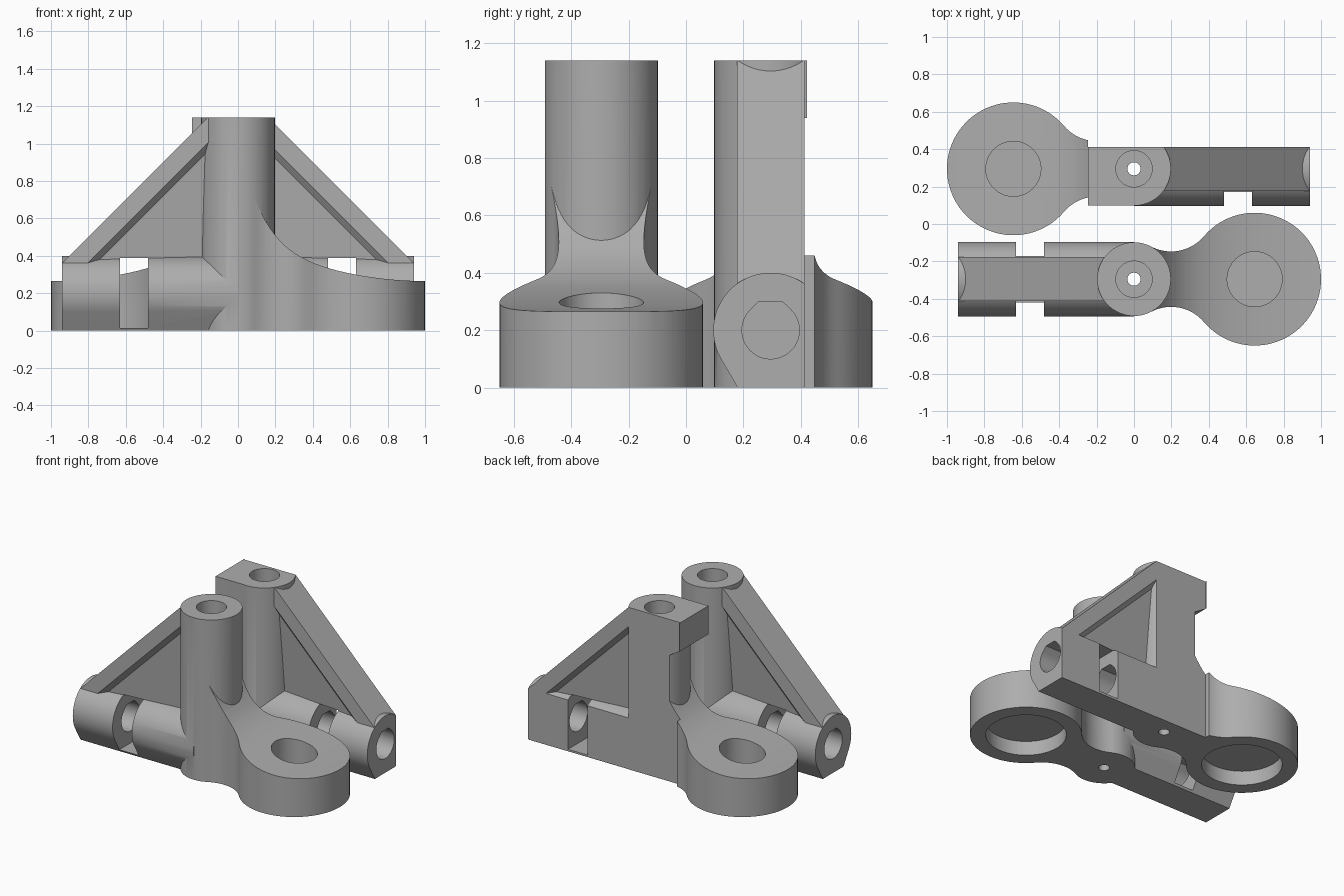
import bpy, bmesh, math
from math import pi, cos, sin, sqrt

old = bpy.data.objects.get("Cube")
if old:
    bpy.data.objects.remove(old, do_unlink=True)

grey = bpy.data.materials.new("plain_grey")
grey.use_nodes = True
grey.diffuse_color = (0.42, 0.42, 0.42, 1)
grey.node_tree.nodes["Principled BSDF"].inputs["Base Color"].default_value = (0.42, 0.42, 0.42, 1)

TOP = 1.14        # shaft height
OFFSET = 0.295    # each bracket sits this far from the centre line
SHAFT_R, DISC_R, DISC_X, FILLET = 0.197, 0.355, 0.645, 0.23
HALF = 0.117      # half width of the flat rib
AXIS = 0.2        # height of the arm's bolt axis


def prism(name, pts, lo, hi, place):
    """Sweep a 2D outline from lo to hi; place(a, b, c) gives x, y, z."""
    bm = bmesh.new()
    ends = [[bm.verts.new(place(a, b, c)) for a, b in pts] for c in (lo, hi)]
    for ring in ends:
        bm.faces.new(ring)
    n = len(pts)
    for i in range(n):
        j = (i + 1) % n
        bm.faces.new((ends[0][i], ends[0][j], ends[1][j], ends[1][i]))
    bmesh.ops.recalc_face_normals(bm, faces=bm.faces)
    mesh = bpy.data.meshes.new(name)
    bm.to_mesh(mesh)
    bm.free()
    mesh.materials.append(grey)
    ob = bpy.data.objects.new(name, mesh)
    bpy.context.collection.objects.link(ob)
    return ob


def along_z(a, b, c): return (a, b, c)
def along_y(a, b, c): return (a, c, b)
def along_x(a, b, c): return (c, a, b)
def diagonal(a, b, c): return ((a + c) / 2, b, (a - c) / 2)


def arc(cx, cy, r, start, end, n):
    return [(cx + r * cos(start + (end - start) * i / n),
             cy + r * sin(start + (end - start) * i / n)) for i in range(n + 1)]


def cylinder(name, x, r, lo, hi):
    return prism(name, arc(x, 0, r, 0, 2 * pi, 72)[:-1], lo, hi, along_z)


def box(name, x0, x1, y0, y1, z0, z1):
    return prism(name, [(x0, y0), (x1, y0), (x1, y1), (x0, y1)], z0, z1, along_z)


def combine(target, other, operation):
    mod = target.modifiers.new("bool", 'BOOLEAN')
    mod.operation, mod.solver, mod.object = operation, 'EXACT', other
    deps = bpy.context.evaluated_depsgraph_get()
    mesh = bpy.data.meshes.new_from_object(target.evaluated_get(deps))
    target.modifiers.clear()
    target.data = mesh
    bpy.data.objects.remove(other, do_unlink=True)


def make_foot():
    """Round foot with a filleted neck and a flared top."""
    a, b = SHAFT_R + FILLET, DISC_R + FILLET
    fx = (a * a - b * b + DISC_X ** 2) / (2 * DISC_X)
    fy = sqrt(a * a - fx * fx)
    to_shaft = math.atan2(-fy, -fx)
    to_disc = math.atan2(-fy, DISC_X - fx)
    upper = arc(fx, fy, FILLET, to_shaft, to_disc, 16)
    rim = to_disc + pi
    disc = arc(DISC_X, 0, DISC_R, rim, -rim, 64)[1:-1]
    lower = [(x, -y) for x, y in reversed(upper)]
    foot = prism("foot", upper + disc + lower, 0, TOP, along_z)
    flare = [(i / 40, 0.265 + 0.25 * (1 - i / 40) ** 2 + 0.5 * (1 - i / 40) ** 8)
             for i in range(42)]
    flare += [(1.025, -0.1), (0, -0.1)]
    combine(foot, prism("flare", flare, -1, 1, along_y), 'INTERSECT')
    return foot


def make_arm():
    """Horizontal bolt arm: round above, tapering to a flat base."""
    section = arc(0, AXIS, 0.2, -pi / 6, 7 * pi / 6, 48) + [(-0.115, 0), (0.115, 0)]
    return prism("arm", section, -0.94, 0, along_x)


def make_rib():
    """Diagonal rib: wide flange with a thinner tapered web below it."""
    side = [(1.30, HALF + 0.001), (1.165, HALF + 0.001), (1.12, 0.088), (0.2, 0.02)]
    section = side + [(s, -w) for s, w in reversed(side)]
    rib = prism("rib", section, -2, 2, diagonal)
    combine(rib, box("rib_limit", 0, 0.94, -1, 1, AXIS, TOP), 'INTERSECT')
    for v in rib.data.vertices:
        v.co.x *= -1
    rib.data.flip_normals()
    return rib


def make_bracket(name, flat_side):
    body = cylinder(name, 0, SHAFT_R, 0, TOP)
    for piece in (make_foot(), make_arm(), make_rib()):
        combine(body, piece, 'UNION')

    # top block and flat side, on one bracket only
    if flat_side:
        block = [(0, TOP), (0.245, TOP), (0.245, 0.94), (0, 0.79)]
        combine(body, prism("block", block, -HALF - 0.01, 0.195, along_y), 'UNION')
        combine(body, box("flat_cut", -1.1, 0.245, -1, -HALF, -0.1, 1.3), 'DIFFERENCE')

    # shaft bore, foot pockets, nut slot and bolt hole
    bolt = arc(0, AXIS, 0.1, 3 * pi / 4, 9 * pi / 4, 36) + [(0.041, 0.3), (-0.041, 0.3)]
    cutters = [
        cylinder("bore", 0, 0.097, 0.15, 1.3),
        cylinder("pin_hole", 0, 0.035, -0.1, 0.3),
        cylinder("upper_pocket", DISC_X, 0.147, 0.13, 0.6),
        cylinder("lower_pocket", DISC_X, 0.255, -0.1, 0.1),
        prism("bolt_hole", bolt, -1.1, -0.3, along_x),
        box("nut_slot", -0.63, -0.48, -0.5, 0.5, 0.015, 0.387),
    ]
    for cutter in cutters:
        combine(body, cutter, 'DIFFERENCE')
    return body


def finish(ob):
    ob.data.materials.clear()
    ob.data.materials.append(grey)
    for poly in ob.data.polygons:
        poly.material_index = 0
    bpy.ops.object.select_all(action='DESELECT')
    ob.select_set(True)
    bpy.context.view_layer.objects.active = ob
    bpy.ops.object.shade_smooth_by_angle(angle=math.radians(25))


front = make_bracket("front_bracket", False)
front.location.y = -OFFSET
back = make_bracket("back_bracket", True)
back.rotation_euler.z = pi
back.location.y = OFFSET
for ob in (front, back):
    finish(ob)
